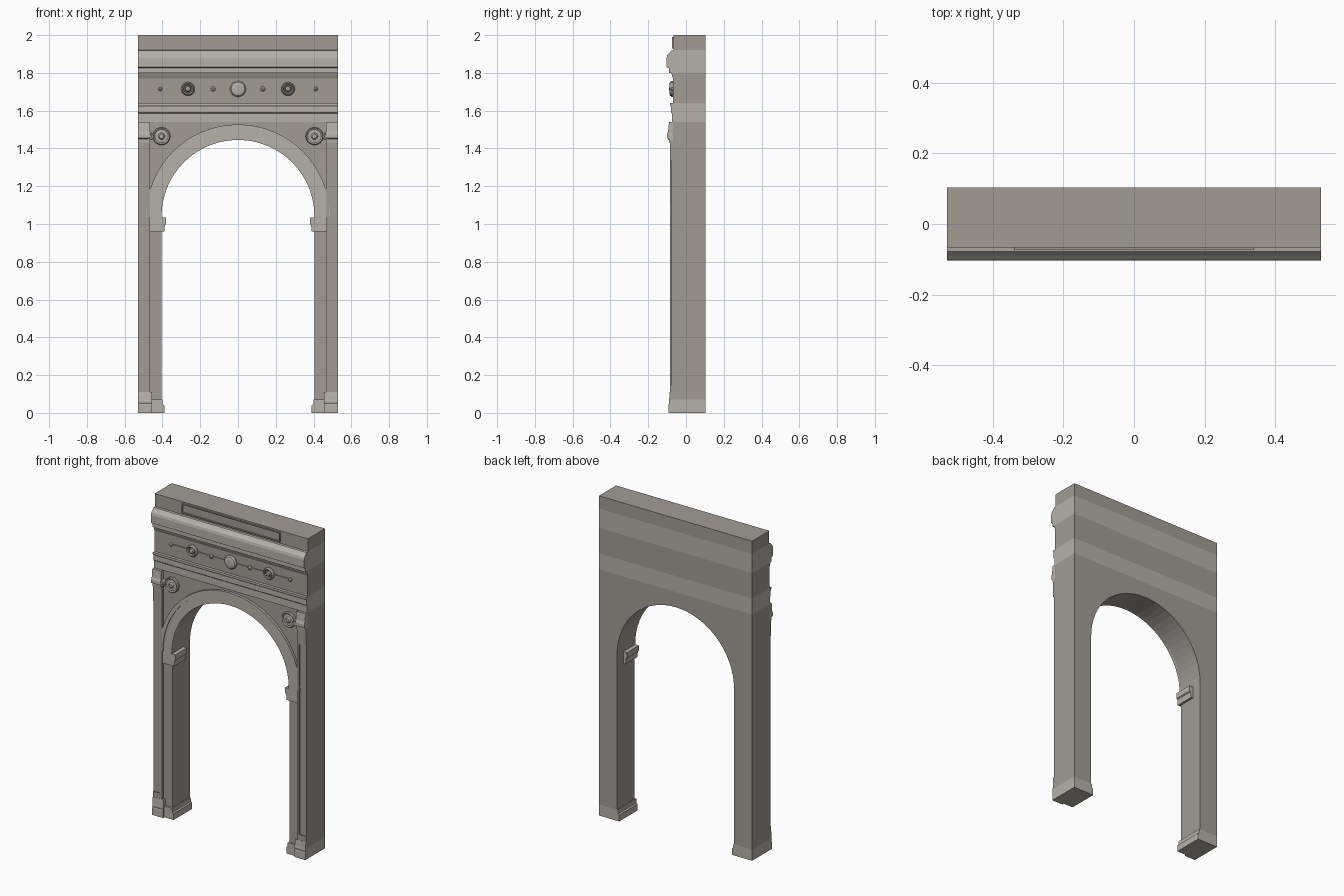
import bpy, bmesh, math

if "Cube" in bpy.data.objects:
    bpy.data.objects.remove(bpy.data.objects["Cube"])

HALF, BACK, WALL = 0.53, 0.103, -0.068
R, SPRING = 0.405, 1.04


def material(name, c):
    m = bpy.data.materials.new(name)
    m.diffuse_color = (*c, 1)
    m.use_nodes = True
    m.node_tree.nodes["Principled BSDF"].inputs["Base Color"].default_value = m.diffuse_color
    return m


DARK = material("stone_dark", (0.36, 0.33, 0.29))
LIGHT = material("stone_light", (0.47, 0.44, 0.39))


def finish(name, bm, mat):
    bmesh.ops.recalc_face_normals(bm, faces=bm.faces)
    me = bpy.data.meshes.new(name)
    bm.to_mesh(me)
    bm.free()
    ob = bpy.data.objects.new(name, me)
    me.materials.append(mat)
    bpy.context.collection.objects.link(ob)
    return ob


def prism(name, pts, a, b, axis="y", mat=DARK):
    """Extrude an outline: (x,z) along y, or (y,z) along x."""
    bm = bmesh.new()
    put = (lambda p, t: (p[0], t, p[1])) if axis == "y" else (lambda p, t: (t, p[0], p[1]))
    A = [bm.verts.new(put(p, a)) for p in pts]
    B = [bm.verts.new(put(p, b)) for p in pts]
    n = len(pts)
    bm.faces.new(A)
    bm.faces.new(B[::-1])
    for i in range(n):
        bm.faces.new((A[i], A[(i + 1) % n], B[(i + 1) % n], B[i]))
    return finish(name, bm, mat)


def box(name, x0, x1, y0, y1, z0, z1, mat=DARK):
    return prism(name, [(x0, z0), (x1, z0), (x1, z1), (x0, z1)], y0, y1, "y", mat)


def turned(name, x, z, prof, mat=LIGHT, n=24):
    """Revolve (radius, y) points around a y-parallel axis; both ends capped."""
    bm = bmesh.new()
    rings = [[bm.verts.new((x + r * math.cos(2 * math.pi * i / n), y,
                            z + r * math.sin(2 * math.pi * i / n))) for i in range(n)]
             for r, y in prof]
    for p, q in zip(rings, rings[1:]):
        for i in range(n):
            bm.faces.new((p[i], p[(i + 1) % n], q[(i + 1) % n], q[i]))
    bm.faces.new(rings[0])
    bm.faces.new(rings[-1][::-1])
    return finish(name, bm, mat)


def arc(r, n=32, low=0.0):
    pts = [(r * math.cos(math.pi * i / n), SPRING + r * math.sin(math.pi * i / n)) for i in range(n + 1)]
    return [(r, low)] + pts + [(-r, low)]


def mirrored(ob):
    m = ob.modifiers.new("mirror", "MIRROR")
    m.use_axis = (True, False, False)
    m.use_mirror_merge = False
    # mirror about the world centre: mesh coordinates are already in world space
    return ob


# Arched wall
prism("arched_wall", [(HALF, 1.54), (HALF, 0.07)] + arc(R, low=0.07) + [(-HALF, 0.07), (-HALF, 1.54)],
      WALL, BACK)

# Archivolt: flat band and raised outer moulding
prism("archivolt_band", arc(R, low=0.96) + arc(0.467, low=0.96)[::-1], WALL + 0.01, -0.077, "y", LIGHT)
prism("archivolt_moulding", arc(0.463, low=SPRING - 0.002) + arc(0.487, low=SPRING - 0.002)[::-1],
      WALL + 0.01, -0.083, "y", LIGHT)

# Entablature, full depth, extruded along x
prism("architrave", [(BACK, 1.54), (-0.075, 1.54), (-0.075, 1.585), (-0.08, 1.59), (-0.08, 1.62),
                     (-0.086, 1.63), (-0.086, 1.64), (BACK, 1.64)], -HALF, HALF, "x", LIGHT)
box("frieze", -HALF, HALF, -0.068, BACK, 1.64, 1.80)
prism("frieze_cove", [(-0.06, 1.77), (-0.068, 1.77), (-0.074, 1.785), (-0.078, 1.80), (-0.06, 1.80)],
      -HALF, HALF, "x")
prism("cornice", [(BACK, 1.80), (-0.09, 1.80), (-0.09, 1.825), (-0.103, 1.83), (-0.103, 1.88),
                  (-0.099, 1.895), (-0.089, 1.905), (-0.078, 1.918), (-0.065, 1.92), (BACK, 1.92)],
      -HALF, HALF, "x", LIGHT)
box("attic", -HALF, HALF, WALL + 0.002, BACK, 1.92, 2.0)

# Attic panel frame
for z in (1.93, 1.985):
    box("attic_frame_rail", -0.34, 0.34, -0.073, -0.06, z, z + 0.006)
mirrored(box("attic_frame_stile", 0.334, 0.34, -0.073, -0.06, 1.936, 1.985))

# Pilasters with sunk panels, open at the outer edge
mirrored(prism("pilaster", [(0.467, 0.07), (HALF, 0.07), (HALF, 0.145), (0.483, 0.145), (0.483, 1.335),
                            (HALF, 1.335), (HALF, 1.44), (0.467, 1.44)], WALL + 0.005, -0.085))
mirrored(box("pilaster_panel", 0.475, HALF, -0.079, WALL + 0.005, 0.14, 1.34))

# Bases
mirrored(prism("pier_base", [(HALF, 0), (0.39, 0), (0.39, 0.04), (0.398, 0.045), (0.40, 0.07), (HALF, 0.07)],
               -0.08, BACK, "y", LIGHT))
mirrored(prism("pilaster_base", [(-0.06, 0), (-0.092, 0), (-0.092, 0.045), (-0.089, 0.05), (-0.091, 0.06),
                                 (-0.089, 0.072), (-0.088, 0.09), (-0.086, 0.11), (-0.06, 0.11)],
               0.455, HALF, "x", LIGHT))

# Imposts
mirrored(prism("impost", [(0.41, 0.96), (0.39, 0.96), (0.387, 0.995), (0.38, 1.0), (0.38, 1.035), (0.41, 1.035)],
               -0.077, 0.04, "y", LIGHT))

# Capitals with scrolls
mirrored(prism("capital", [(-0.06, 1.43), (-0.088, 1.43), (-0.09, 1.45), (-0.101, 1.455), (-0.101, 1.475),
                           (-0.095, 1.49), (-0.09, 1.54), (-0.06, 1.54)], 0.467, HALF, "x", LIGHT))
mirrored(turned("capital_scroll", 0.463, 1.465, [(0.02, -0.06), (0.02, -0.093), (0.015, -0.096),
                                                 (0.008, -0.092), (0.006, -0.098)], n=16))

# Spandrel discs
mirrored(turned("spandrel_disc", 0.405, 1.465, [(0.047, -0.06), (0.047, -0.078), (0.042, -0.083),
                                                (0.035, -0.079), (0.018, -0.081), (0.012, -0.089)]))

# Frieze ornaments: centre disc, rings, buds and garland
turned("centre_disc", 0, 1.715, [(0.042, -0.06), (0.042, -0.076), (0.036, -0.084), (0.02, -0.088)])
mirrored(turned("ring_ornament", 0.265, 1.715, [(0.036, -0.06), (0.036, -0.078), (0.03, -0.087), (0.024, -0.084),
                                                (0.021, -0.073), (0.016, -0.073), (0.013, -0.086), (0.006, -0.09)],
                DARK))
for x, r in ((0.132, 0.014), (0.412, 0.012)):
    mirrored(turned("frieze_bud", x, 1.715, [(r, -0.06), (r * 0.9, -0.076), (r * 0.4, -0.082)], n=8))
box("garland", -0.42, 0.42, -0.073, -0.06, 1.712, 1.718)
